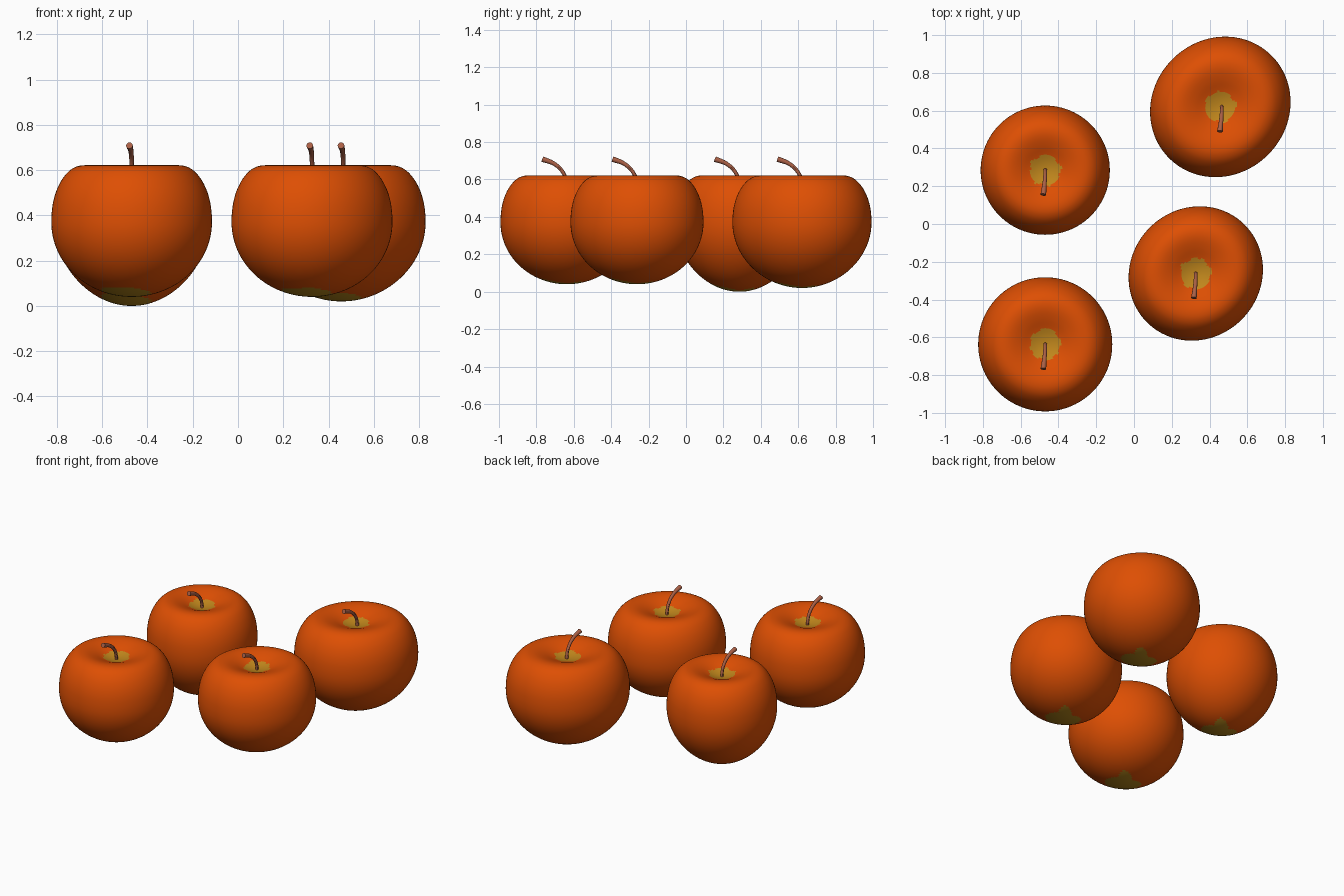
import bpy, bmesh, math
from mathutils import Vector

if "Cube" in bpy.data.objects:
    bpy.data.objects.remove(bpy.data.objects["Cube"])


def material(name, rgb):
    m = bpy.data.materials.new(name)
    m.diffuse_color = (*rgb, 1)
    m.use_nodes = True
    m.node_tree.nodes["Principled BSDF"].inputs["Base Color"].default_value = m.diffuse_color
    return m


SKIN = material("orange red skin", (0.73, 0.078, 0.001))
HOLLOW = material("yellow hollow", (0.54, 0.245, 0.012))
BASE = material("olive base", (0.44, 0.225, 0.010))
STEM = material("brown stem", (0.40, 0.115, 0.06))

MID = 0.37   # height of the widest ring
SEG = 96

# upper outline: (radius factor, z), from the belly over the shoulder into the hollow
UPPER = [(1, 0.37), (0.99, 0.43), (0.963, 0.48), (0.918, 0.525), (0.855, 0.565),
         (0.775, 0.597), (0.69, 0.615), (0.60, 0.6215), (0.50, 0.6185), (0.38, 0.606),
         (0.24, 0.586), (0.12, 0.573), (0.0, 0.568)]

# reach of the base patch every 45 degrees, starting at +x
BASE_REACH = [0.06, 0.11, 0.05, 0.04, 0.12, 0.17, 0.17, 0.12]


def smooth_path(pts, n):
    """Catmull-Rom spline through 2D points."""
    p = [Vector(q) for q in pts]
    p = [Vector((0.985, 0.30))] + p + [Vector((-p[-2].x, p[-2].y))]
    out = []
    for a, b, c, d in zip(p, p[1:], p[2:], p[3:]):
        for i in range(n):
            t = i / n
            out.append(0.5 * (2 * b + (c - a) * t + (2 * a - 5 * b + 4 * c - d) * t * t
                              + (3 * b - a - 3 * c + d) * t ** 3))
    return out


def hollow_reach(a):
    return 0.081 + 0.004 * math.sin(5 * a + 1) + 0.004 * math.sin(8 * a)


def base_reach(a):
    k = (a / (math.pi / 4)) % 8
    i = int(k) % 8
    return BASE_REACH[i] + (BASE_REACH[(i + 1) % 8] - BASE_REACH[i]) * (k - int(k))


def apple(name, cx, cy, radius, bottom, stretch, taper):
    # outline from bottom to top, without the poles
    lower = []
    for i in range(1, 40):
        phi = math.pi / 2 * (1 - i / 40)
        r = math.cos(phi) * (1 - taper * math.sin(phi) ** 2)
        lower.append((r, MID - (MID - bottom) * math.sin(phi)))
    outline = lower + [tuple(v) for v in smooth_path(UPPER, 5)]
    bm = bmesh.new()
    rings = []
    for r, z in outline:
        ring = []
        for s in range(SEG):
            a = 2 * math.pi * s / SEG
            rr = radius * r * (1 + stretch * math.cos(2 * (a - math.pi / 4)))
            ring.append(bm.verts.new((rr * math.cos(a), rr * math.sin(a), z)))
        rings.append(ring)
    for lo, hi in zip(rings, rings[1:]):
        for s in range(SEG):
            t = (s + 1) % SEG
            bm.faces.new((lo[s], lo[t], hi[t], hi[s]))
    foot = bm.verts.new((0, 0, bottom))
    pit = bm.verts.new((0, 0, UPPER[-1][1]))
    for s in range(SEG):
        t = (s + 1) % SEG
        bm.faces.new((foot, rings[0][t], rings[0][s]))
        bm.faces.new((pit, rings[-1][s], rings[-1][t]))
    # ragged patches in the hollow and under the base
    for f in bm.faces:
        f.smooth = True
        c = f.calc_center_median()
        a = math.atan2(c.y, c.x)
        d = math.hypot(c.x, c.y)
        if c.z > MID and d < hollow_reach(a):
            f.material_index = 1
        elif c.z < MID and d < base_reach(a):
            f.material_index = 2
    me = bpy.data.meshes.new(name)
    bm.to_mesh(me)
    bm.free()
    for m in (SKIN, HOLLOW, BASE):
        me.materials.append(m)
    ob = bpy.data.objects.new(name, me)
    ob.location = (cx, cy, 0)
    bpy.context.collection.objects.link(ob)


def stem(name, cx, cy):
    # curved stalk leaning to the front, thicker at the tip
    pts = [(0, 0, 0.55, 0.9), (0, -0.002, 0.59, 0.9), (0, -0.02, 0.637, 0.9),
           (-0.003, -0.065, 0.682, 1.0), (-0.010, -0.130, 0.709, 1.35)]
    cu = bpy.data.curves.new(name, 'CURVE')
    cu.dimensions = '3D'
    cu.bevel_depth = 0.011
    cu.bevel_resolution = 4
    cu.use_fill_caps = True
    sp = cu.splines.new('BEZIER')
    sp.bezier_points.add(len(pts) - 1)
    for bp, (x, y, z, r) in zip(sp.bezier_points, pts):
        bp.co = (x, y, z)
        bp.radius = r
        bp.handle_left_type = bp.handle_right_type = 'AUTO'
    cu.materials.append(STEM)
    ob = bpy.data.objects.new(name, cu)
    ob.location = (cx, cy, 0)
    bpy.context.collection.objects.link(ob)
    bpy.ops.object.select_all(action='DESELECT')
    ob.select_set(True)
    bpy.context.view_layer.objects.active = ob
    bpy.ops.object.convert(target='MESH')
    bpy.ops.object.shade_smooth_by_angle()


# name, centre x, centre y, radius, bottom z, diagonal stretch, lower taper
for n, x, y, r, b, s, t in [
        ("back_left", -0.47, 0.285, 0.342, 0.0, 0.0, 0.05),
        ("front_left", -0.47, -0.637, 0.355, 0.04, 0.0, 0.0),
        ("front_right", 0.327, -0.262, 0.355, 0.04, 0.03, 0.0),
        ("back_right", 0.457, 0.620, 0.371, 0.02, 0.035, 0.02)]:
    apple(n + "_apple", x, y, r, b, s, t)
    stem(n + "_stem", x + (0.008 if s > 0.032 else 0), y)
